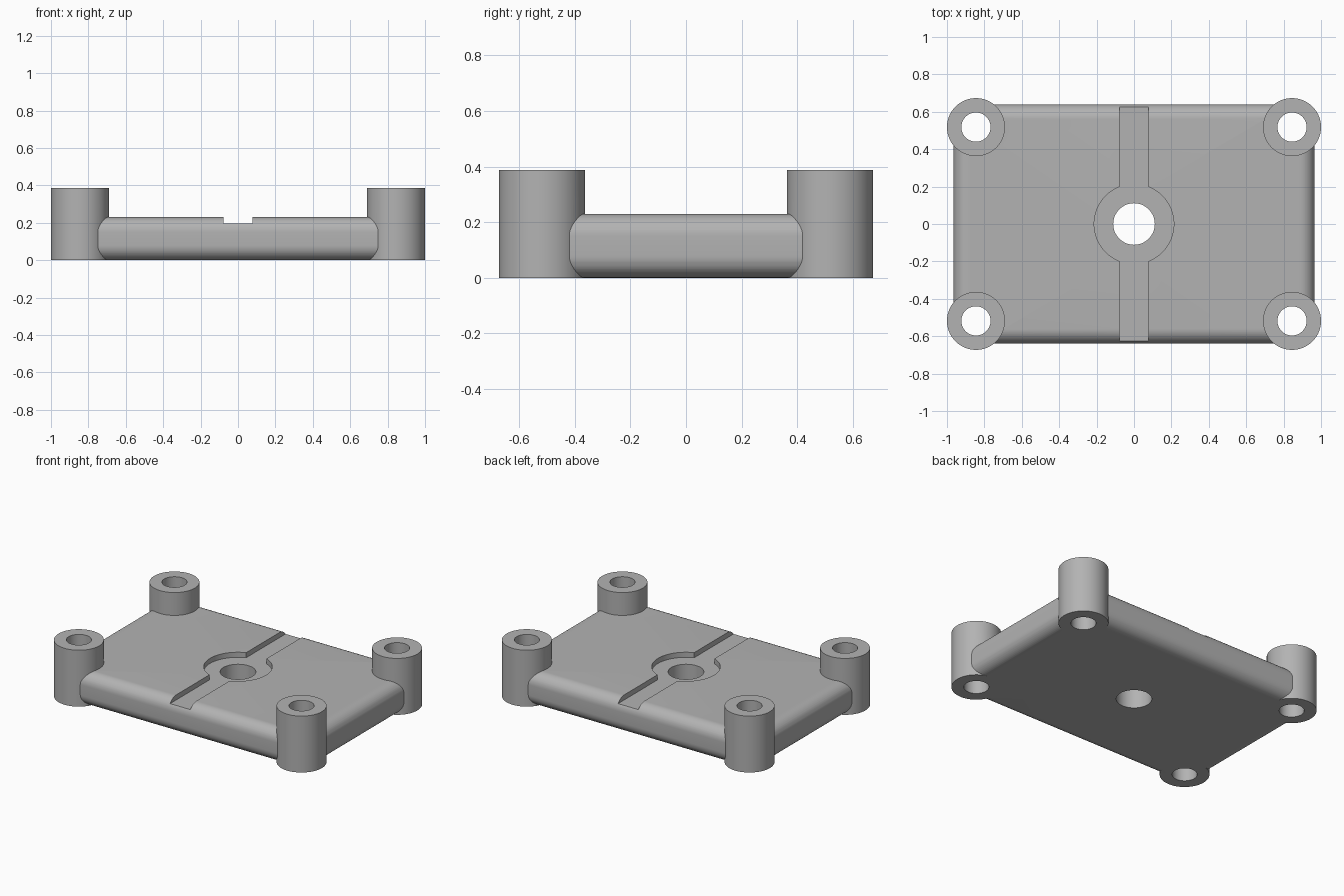
import bpy
import math

cube = bpy.data.objects.get("Cube")
if cube:
    bpy.data.objects.remove(cube, do_unlink=True)

# Main dimensions
PLATE = (1.93, 1.28, 0.23)
ROUND = 0.08
BOSS_X, BOSS_Y, BOSS_R, BOSS_H = 0.845, 0.518, 0.155, 0.387
GROOVE_Z = 0.195

grey = bpy.data.materials.new("plain_grey")
grey.use_nodes = True
grey.diffuse_color = (0.45, 0.45, 0.45, 1)
grey.node_tree.nodes["Principled BSDF"].inputs["Base Color"].default_value = (0.45, 0.45, 0.45, 1)


def finish(obj, name):
    obj.name = obj.data.name = name
    obj.data.materials.append(grey)
    return obj


def box(name, size, z_bottom):
    bpy.ops.mesh.primitive_cube_add(size=1, location=(0, 0, z_bottom + size[2] / 2))
    obj = bpy.context.object
    obj.scale = size
    bpy.ops.object.transform_apply(location=True, rotation=True, scale=True)
    return finish(obj, name)


def cylinder(name, x, y, radius, z_bottom, z_top):
    bpy.ops.mesh.primitive_cylinder_add(vertices=96, radius=radius, depth=z_top - z_bottom,
                                        location=(x, y, (z_bottom + z_top) / 2))
    return finish(bpy.context.object, name)


def apply_modifier(obj, mod):
    bpy.context.view_layer.objects.active = obj
    bpy.ops.object.modifier_apply(modifier=mod.name)


def combine(target, tool, operation):
    """Merge or cut the tool into the target, then discard the tool."""
    tool.hide_render = True
    mod = target.modifiers.new(operation.lower(), "BOOLEAN")
    mod.operation = operation
    mod.solver = "EXACT"
    mod.object = tool
    apply_modifier(target, mod)
    bpy.data.objects.remove(tool, do_unlink=True)


# Plate with rounded edges all round
plate = box("mounting_plate", PLATE, 0)
bevel = plate.modifiers.new("rounded_edges", "BEVEL")
bevel.width = ROUND
bevel.segments = 12
apply_modifier(plate, bevel)

# Groove across the top, centre recess and centre hole
combine(plate, box("groove_cutter", (0.154, 2, 0.2), GROOVE_Z), "DIFFERENCE")
combine(plate, cylinder("recess_cutter", 0, 0, 0.213, GROOVE_Z, 0.5), "DIFFERENCE")
combine(plate, cylinder("centre_hole_cutter", 0, 0, 0.111, -0.2, 0.5), "DIFFERENCE")

# Corner bosses with screw holes
corners = [(sx * BOSS_X, sy * BOSS_Y) for sx in (-1, 1) for sy in (-1, 1)]
for x, y in corners:
    combine(plate, cylinder("corner_boss", x, y, BOSS_R, 0, BOSS_H), "UNION")
    combine(plate, cylinder("screw_hole_cutter", x, y, 0.078, -0.2, 0.6), "DIFFERENCE")

# Single material and smooth curves with crisp edges
plate.data.materials.clear()
plate.data.materials.append(grey)
bpy.ops.object.select_all(action="DESELECT")
plate.select_set(True)
bpy.context.view_layer.objects.active = plate
bpy.ops.object.shade_smooth_by_angle(angle=math.radians(30))
